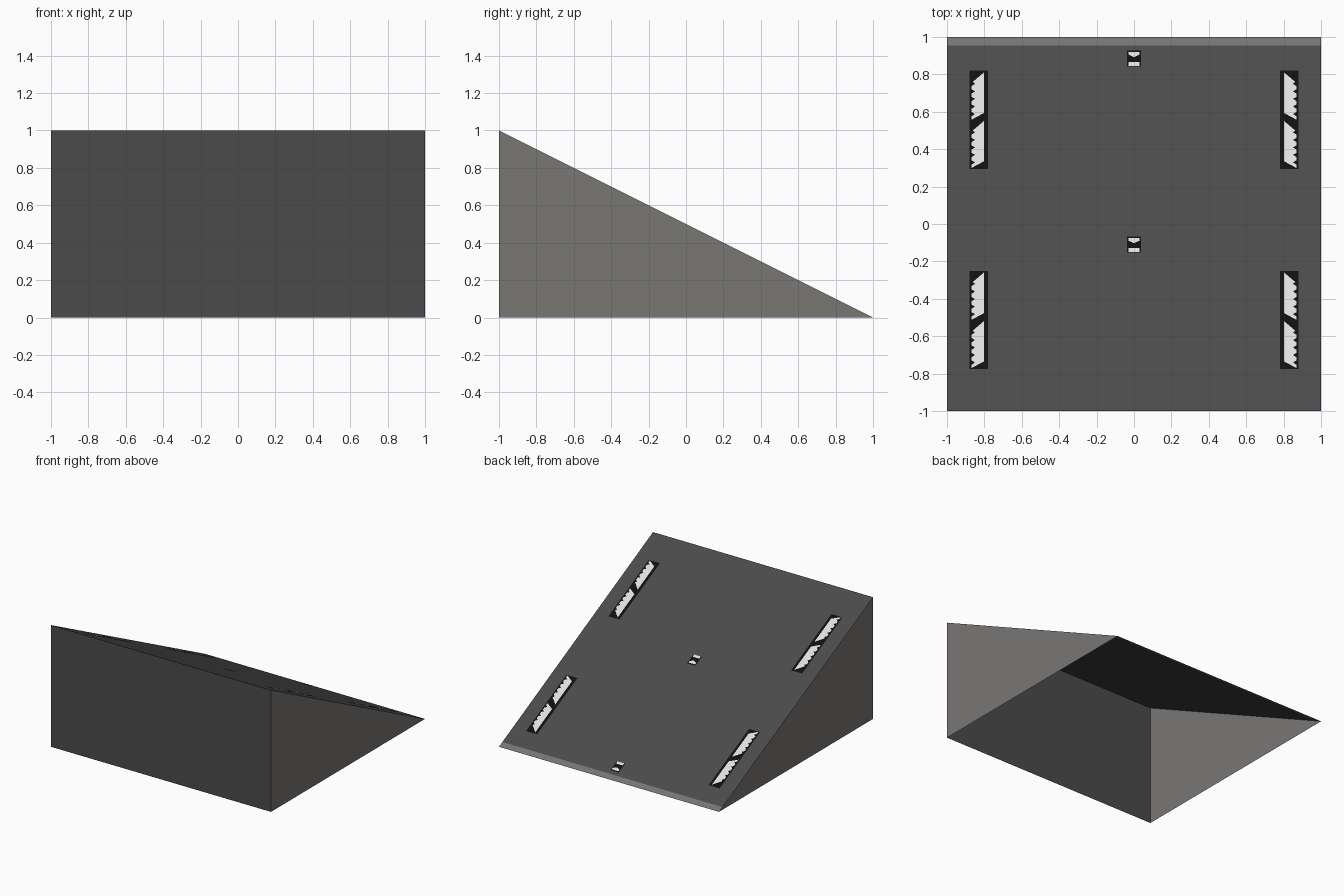
import bpy

if "Cube" in bpy.data.objects:
    bpy.data.objects.remove(bpy.data.objects["Cube"])

def material(name, r, g, b):
    lin = lambda c: ((c / 255 + 0.055) / 1.055) ** 2.4 if c > 10 else c / 255 / 12.92
    m = bpy.data.materials.new(name)
    m.diffuse_color = (lin(r), lin(g), lin(b), 1)
    m.use_nodes = True
    m.node_tree.nodes["Principled BSDF"].inputs["Base Color"].default_value = m.diffuse_color
    return m

dark = material("dark grey", 75, 75, 75)
side_grey = material("warm grey", 121, 119, 116)
lip_grey = material("mid grey", 117, 117, 117)
black = material("black", 16, 16, 16)
white = material("off white", 224, 224, 222)

def sheet(name, polys, mat):
    """Flat object made of separate polygons."""
    verts, faces = [], []
    for p in polys:
        faces.append(range(len(verts), len(verts) + len(p)))
        verts += p
    me = bpy.data.meshes.new(name)
    me.from_pydata(verts, [], [list(f) for f in faces])
    me.materials.append(mat)
    ob = bpy.data.objects.new(name, me)
    bpy.context.collection.objects.link(ob)
    return ob

def on_slope(pts, lift=0.0):
    """Lay x, y outline points on the ramp, slightly raised."""
    return [(x, y, (1 - y) / 2 + lift) for x, y in pts]

def rect(x0, x1, y0, y1):
    return [(x0, y0), (x1, y0), (x1, y1), (x0, y1)]

def flip(pts):
    return [(-x, y) for x, y in reversed(pts)]

# Open-bottomed wedge shell
sheet("ramp_surface", [on_slope(rect(-1, 1, -1, 0.955))], dark)
sheet("ramp_lip", [on_slope(rect(-1, 1, 0.955, 1))], lip_grey)
sheet("front_wall", [[(-1, -1, 0), (1, -1, 0), (1, -1, 1), (-1, -1, 1)]], dark)
sheet("right_wall", [[(1, -1, 0), (1, 1, 0), (1, -1, 1)]], side_grey)
sheet("left_wall", [[(-1, -1, 1), (-1, 1, 0), (-1, -1, 0)]], side_grey)

def jagged(top, bottom, teeth=5):
    """Slanted light strip: straight inner edge, saw-toothed outer edge."""
    pts = [(0.803, top), (0.803, bottom + 0.035)]
    lo, hi = bottom, top - 0.05
    step = (hi - lo) / teeth
    for i in range(teeth):
        pts += [(0.868, lo + i * step), (0.868, lo + (i + 0.45) * step),
                (0.850, lo + (i + 0.75) * step)]
    return pts + [(0.862, hi)]

# Long markers near both edges, small markers on the centre line
plates, lights = [], []
for top in (0.82, -0.25):
    plate = rect(0.78, 0.88, top - 0.525, top)
    strips = [jagged(top - 0.01, top - 0.262), jagged(top - 0.27, top - 0.52)]
    plates += [plate, flip(plate)]
    for s in strips:
        lights += [s, flip(s)]
for top in (0.928, -0.067):
    plates.append(rect(-0.037, 0.037, top - 0.085, top))
    lights.append([(-0.03, top - 0.008), (-0.03, top - 0.022), (0, top - 0.036),
                   (0.03, top - 0.022), (0.03, top - 0.008)])
    lights.append([(-0.03, top - 0.082), (0.03, top - 0.082),
                   (0.03, top - 0.062), (-0.03, top - 0.062)])

sheet("marker_plates", [on_slope(p, 0.002) for p in plates], black)
sheet("marker_lights", [on_slope(p, 0.004) for p in lights], white)
